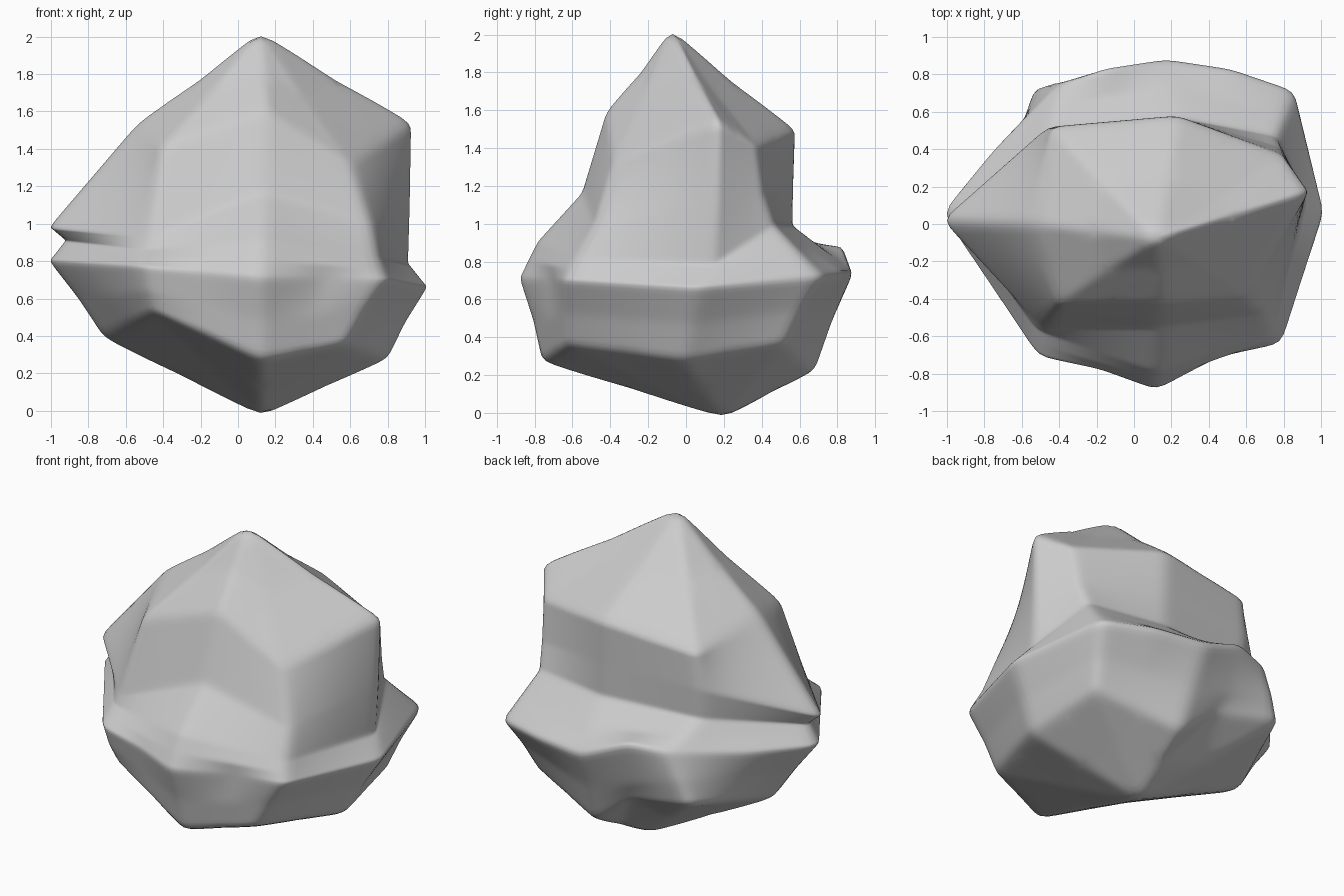
import bpy, bmesh
from mathutils import Vector

if "Cube" in bpy.data.objects:
    bpy.data.objects.remove(bpy.data.objects["Cube"])

# Corner rings of the rock, top to bottom; each runs
# right, front right, front, front left, left, back left, back, back right
RINGS = [
    # upper shoulder
    [(.935, .17, 1.545), (.6, -.38, 1.33), (.15, -.42, 1.6), (-.41, -.43, 1.41),
     (-.54, .0, 1.54), (-.44, .52, 1.43), (.23, .58, 1.5), (.79, .37, 1.42)],
    # wall and left spur
    [(.925, .16, 1.1), (.71, -.48, 1.0), (.13, -.55, 1.17), (-.48, -.56, .93),
     (-1.03, .02, .98), (-.46, .52, 1.2), (.23, .57, 1.22), (.78, .41, 1.15)],
    # waist groove
    [(.915, .14, .78), (.75, -.57, .82), (.12, -.79, .91), (-.52, -.57, .86),
     (-.94, .03, .91), (-.45, .51, 1.0), (.23, .565, .99), (.76, .47, .99)],
    # ledge rim
    [(1.02, .06, .66), (.79, -.64, .7), (.12, -.89, .71), (-.51, -.71, .77),
     (-1.03, .06, .8), (-.4, .75, .85), (.17, .89, .74), (.86, .72, .72)],
    # underside rim
    [(.82, -.02, .26), (.58, -.64, .34), (.12, -.78, .25), (-.47, -.65, .52),
     (-.74, .11, .37), (-.55, .75, .52), (.2, .7, .2), (.76, .53, .35)],
]
TOP, BOTTOM = (.12, -.08, 2.055), (.12, .2, -.055)

# Bends along the ledge and the notch under the back
BENDS = [(-.15, .84, .88), (.52, .84, .74), (-.18, -.78, .74),
         (.45, -.71, .7), (-.75, .4, .81), (-.07, .68, .43)]

# Coarse cage: bridge the rings and fan the two ends
bm = bmesh.new()
rings = [[bm.verts.new(p) for p in ring] for ring in RINGS]
top, bottom = bm.verts.new(TOP), bm.verts.new(BOTTOM)
n = len(rings[0])
for i in range(n):
    j = (i + 1) % n
    bm.faces.new((top, rings[0][i], rings[0][j]))
    bm.faces.new((bottom, rings[-1][j], rings[-1][i]))
    for a, b in zip(rings, rings[1:]):
        bm.faces.new((a[i], b[i], b[j], a[j]))
bmesh.ops.recalc_face_normals(bm, faces=bm.faces)

# Hollow the cap and underside facets slightly so the corners stand proud
corners = set(bm.verts)
bmesh.ops.subdivide_edges(bm, edges=bm.edges[:], cuts=1, use_grid_fill=True)
bm.normal_update()
middles = [(v, v.normal.copy()) for v in bm.verts if v not in corners]
for v, normal in middles:
    if v.co.z > 1.62 or v.co.z < .6:
        v.co -= normal * .022
for bend in map(Vector, BENDS):
    min((v for v, _ in middles), key=lambda v: (v.co - bend).length).co = bend

mesh = bpy.data.meshes.new("rock")
bm.to_mesh(mesh)
bm.free()
mesh.shade_smooth()
rock = bpy.data.objects.new("rock", mesh)
bpy.context.collection.objects.link(rock)

# Keep facets nearly flat, then soften only their edges
facets = rock.modifiers.new("facets", 'SUBSURF')
facets.subdivision_type = 'SIMPLE'
facets.levels = facets.render_levels = 2
soft = rock.modifiers.new("soft edges", 'SUBSURF')
soft.levels = soft.render_levels = 1
